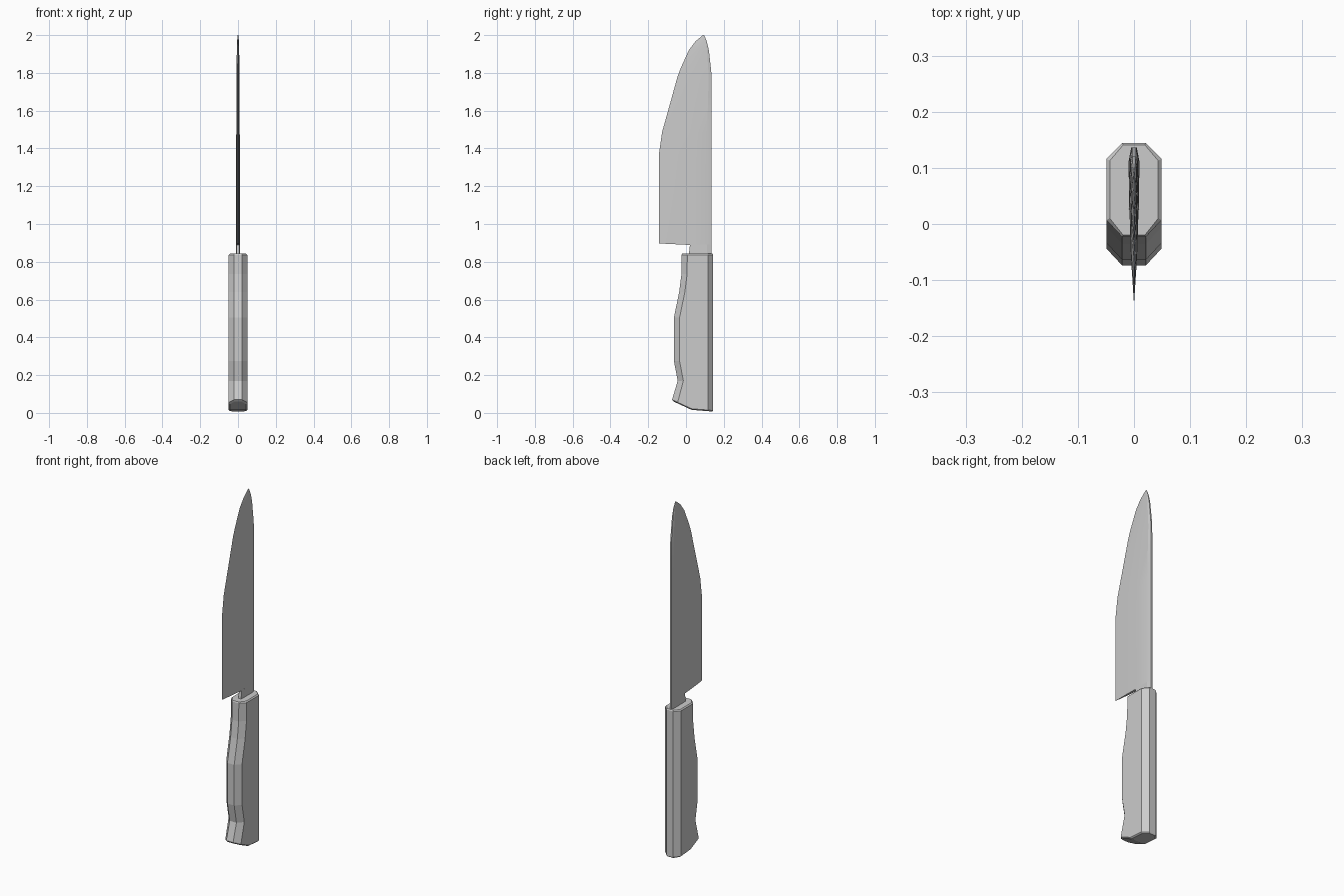
import bpy, bmesh, math

cube = bpy.data.objects.get("Cube")
if cube:
    bpy.data.objects.remove(cube, do_unlink=True)

grey = bpy.data.materials.new("light grey")
grey.use_nodes = True
grey.diffuse_color = (0.6, 0.6, 0.6, 1)
grey.node_tree.nodes["Principled BSDF"].inputs["Base Color"].default_value = (0.6, 0.6, 0.6, 1)


def loft(name, rings, smooth=False, cap_split=None):
    """Skin equal-length rings of points; the first cap may be split at a ring index pair."""
    bm = bmesh.new()
    rows = [[bm.verts.new(p) for p in ring] for ring in rings]
    n = len(rows[0])
    for a, b in zip(rows, rows[1:]):
        for i in range(n):
            j = (i + 1) % n
            bm.faces.new((a[i], a[j], b[j], b[i]))
    if cap_split:
        i, j = cap_split
        bm.faces.new(rows[0][i:j + 1])
        bm.faces.new(rows[0][j:] + rows[0][:i + 1])
    else:
        bm.faces.new(rows[0])
    bm.faces.new(rows[-1])
    bmesh.ops.remove_doubles(bm, verts=bm.verts, dist=0.0002)
    bmesh.ops.recalc_face_normals(bm, faces=bm.faces)
    mesh = bpy.data.meshes.new(name)
    bm.to_mesh(mesh)
    bm.free()
    mesh.materials.append(grey)
    obj = bpy.data.objects.new(name, mesh)
    bpy.context.collection.objects.link(obj)
    if smooth:
        bpy.ops.object.select_all(action='DESELECT')
        obj.select_set(True)
        bpy.context.view_layer.objects.active = obj
        bpy.ops.object.shade_smooth_by_angle(angle=math.radians(12))
    return obj


# Handle: chamfered section with a break point on each flank
BACK, MID = 0.144, 0.03


def handle_ring(front, height, inset=0.0):
    f, b, w, e = front + inset * 0.5, BACK - inset * 0.5, 0.049 - inset, 0.021 - inset * 0.3
    half = [(e, f), (w, f + 0.03), (w, MID), (w, b - 0.028), (e, b)]
    outline = half + [(-x, y) for x, y in reversed(half)]
    return [(x, y, height(y)) for x, y in outline]


def butt(y):
    # Angled underside, steeper toward the front
    if y < MID:
        return 0.022 + (MID - y) * 0.46
    return 0.022 - (y - MID) * 0.08


profile = [(-0.044, 0.17), (-0.064, 0.275), (-0.064, 0.505), (-0.036, 0.64),
           (-0.024, 0.735), (-0.023, 0.837)]
rings = [handle_ring(-0.068, lambda y: butt(y) - 0.006, 0.007),
         handle_ring(-0.074, butt)]
rings += [handle_ring(f, lambda y, z=z: z) for f, z in profile]
rings.append(handle_ring(-0.023, lambda y: 0.843, 0.006))
loft("handle", rings, cap_split=(2, 7))

# Blade: convex taper from a flat spine to a keen edge
SECTION = [(0.0, 0.0), (0.3, 0.0055), (0.65, 0.0085), (0.91, 0.0098), (1.0, 0.005)]


def blade_ring(edge, spine, thick, height):
    half = [(t * thick, edge + u * (spine - edge)) for u, t in SECTION]
    outline = half + [(-x, y) for x, y in reversed(half)]
    return [(x, y, height(y)) for x, y in outline]


stations = [(-0.143, 0.136, 1.0, 1.37), (-0.127, 0.136, 0.94, 1.485),
            (-0.074, 0.136, 0.85, 1.675), (-0.045, 0.136, 0.78, 1.78),
            (-0.029, 0.132, 0.75, 1.823), (0.015, 0.121, 0.65, 1.92),
            (0.05, 0.11, 0.5, 1.967), (0.09, 0.096, 0.15, 2.0)]
rings = [blade_ring(-0.143, 0.136, 1.0, lambda y: 0.89 - 0.05 * y)]
rings += [blade_ring(e, s, t, lambda y, z=z: z) for e, s, t, z in stations]
loft("blade", rings, smooth=True)

# Neck joining the blade to the handle
def neck_ring(front, z):
    half = [(0.0083, front), (0.0098, 0.111), (0.005, 0.136)]
    return [(x, y, z) for x, y in half + [(-x, y) for x, y in reversed(half)]]


loft("neck", [neck_ring(0.014, 0.83), neck_ring(0.021, 0.891)])
